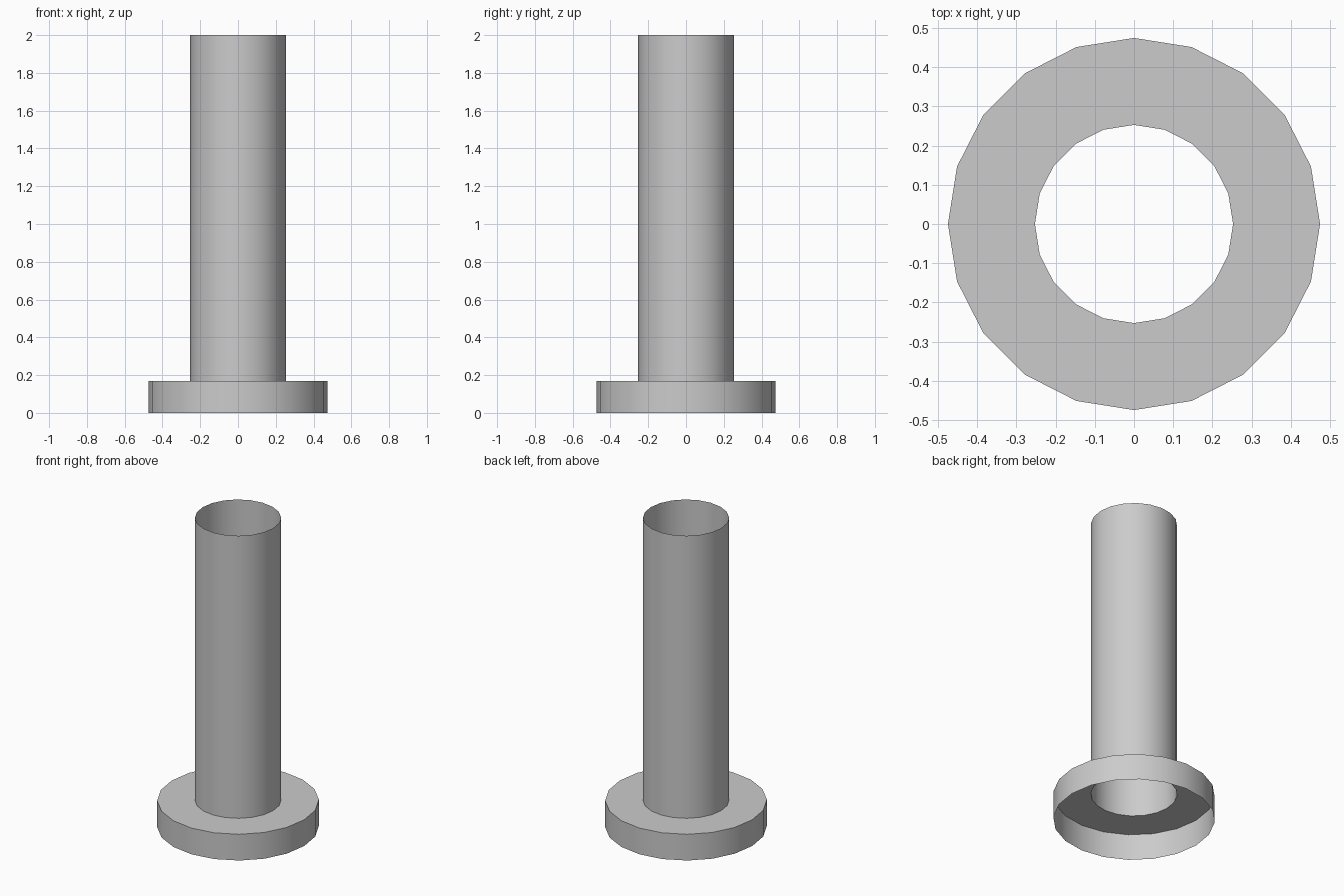
import bpy, bmesh
from math import cos, sin, tau

if "Cube" in bpy.data.objects:
    bpy.data.objects.remove(bpy.data.objects["Cube"])

SIDES = 20
R_TUBE, R_FLANGE = 0.253, 0.475
Z_FLANGE, Z_TOP = 0.17, 2.0


def lathe(name, profile):
    """Revolve an open (radius, z) profile into a thin 20-sided shell."""
    bm = bmesh.new()
    rings = [[bm.verts.new((r * cos(tau * i / SIDES), r * sin(tau * i / SIDES), z))
              for i in range(SIDES)] for r, z in profile]
    for a, b in zip(rings, rings[1:]):
        for i in range(SIDES):
            j = (i + 1) % SIDES
            bm.faces.new((a[i], a[j], b[j], b[i]))
    mesh = bpy.data.meshes.new(name)
    bm.to_mesh(mesh)
    bm.free()
    obj = bpy.data.objects.new(name, mesh)
    bpy.context.collection.objects.link(obj)
    bpy.ops.object.select_all(action='DESELECT')
    obj.select_set(True)
    bpy.context.view_layer.objects.active = obj
    bpy.ops.object.shade_smooth_by_angle()
    return obj


# Hollow flange: outer rim and flat ring on top, open underneath
lathe("flange", [(R_FLANGE, 0), (R_FLANGE, Z_FLANGE), (R_TUBE, Z_FLANGE)])

# Upright tube, open at both ends
lathe("tube", [(R_TUBE, Z_FLANGE), (R_TUBE, Z_TOP)])
